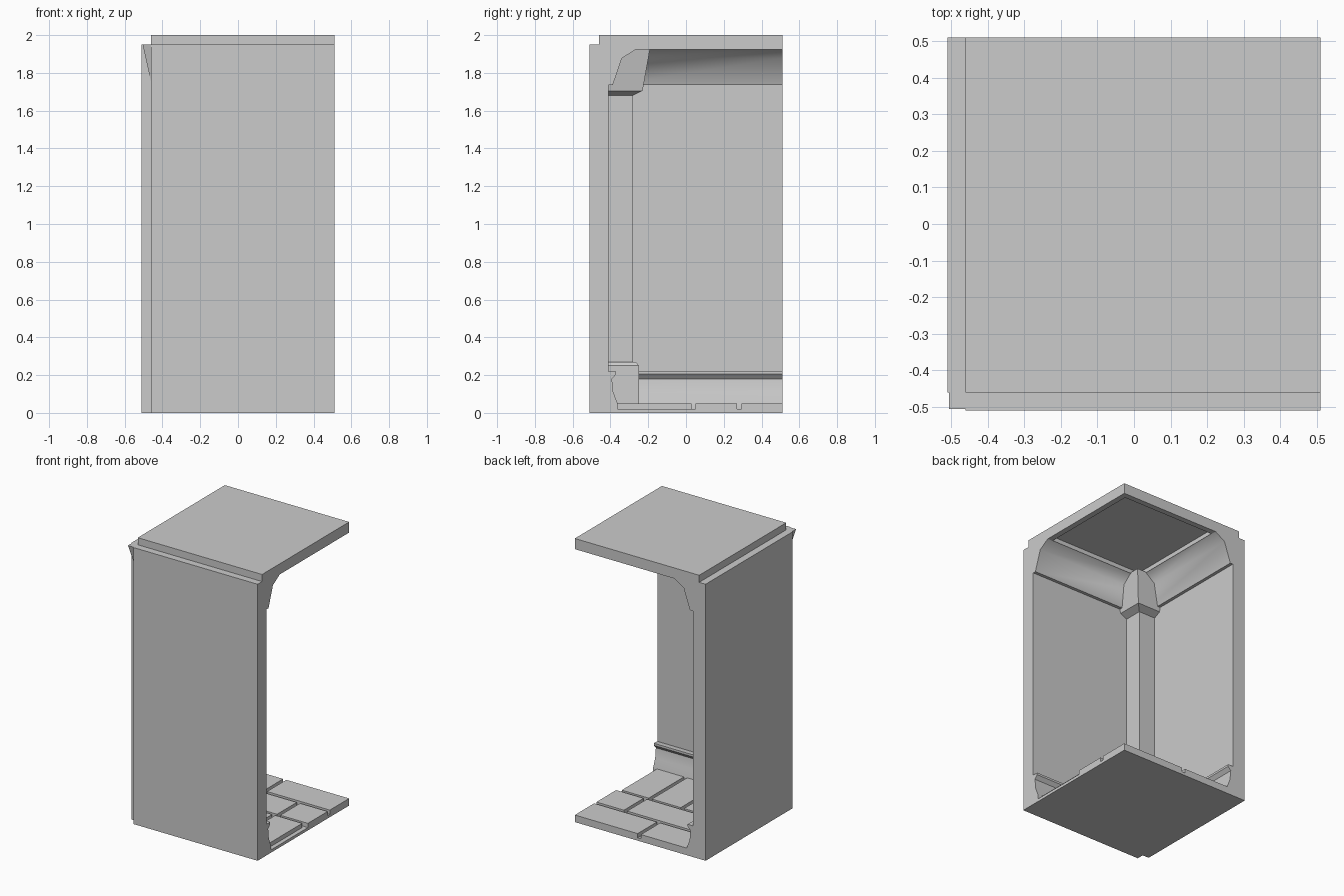
import bpy, bmesh, math

if "Cube" in bpy.data.objects:
    bpy.data.objects.remove(bpy.data.objects["Cube"])

E = 0.51      # outer limit of the tile
W = -0.41     # inner wall face
N = -0.46     # notch line at the outer corner


def make(name, verts, faces, smooth=None):
    mesh = bpy.data.meshes.new(name)
    bm = bmesh.new()
    vs = [bm.verts.new(v) for v in verts]
    for f in faces:
        bm.faces.new([vs[i] for i in f])
    bmesh.ops.recalc_face_normals(bm, faces=bm.faces)
    bm.to_mesh(mesh)
    bm.free()
    ob = bpy.data.objects.new(name, mesh)
    bpy.context.collection.objects.link(ob)
    if smooth:
        bpy.ops.object.select_all(action='DESELECT')
        ob.select_set(True)
        bpy.context.view_layer.objects.active = ob
        bpy.ops.object.shade_smooth_by_angle(angle=math.radians(smooth))
    return ob


def rings(name, loops, smooth=None):
    """Loft equal closed loops and cap both ends."""
    n = len(loops[0])
    verts = [p for loop in loops for p in loop]
    faces = [list(range(n)), list(range(len(verts) - n, len(verts)))]
    for k in range(len(loops) - 1):
        for i in range(n):
            j = (i + 1) % n
            faces.append([k*n + i, k*n + j, (k+1)*n + j, (k+1)*n + i])
    return make(name, verts, faces, smooth)


def box(name, x0, x1, y0, y1, z0, z1):
    sq = [(x0, y0), (x1, y0), (x1, y1), (x0, y1)]
    return rings(name, [[(x, y, z) for x, y in sq] for z in (z0, z1)])


def corner_stack(name, levels):
    """Square column growing from the room corner; levels are (inner edge, z)."""
    a = -0.44
    return rings(name, [[(a, a, z), (d, a, z), (d, d, z), (a, d, z)] for d, z in levels])


def mitred(name, profile, smooth):
    """Sweep a (distance, z) profile along both walls with a mitred corner."""
    return rings(name, [[(E, d, z) for d, z in profile],
                        [(d, d, z) for d, z in profile],
                        [(d, E, z) for d, z in profile]], smooth)


# Walls
box("front_wall", N, E, -E, W, 0, 1.95)
box("left_wall", -E, W, N, E, 0, 1.95)

# Small wedge filling the top of the notched outer corner
a = -0.505
make("corner_wedge", [(N, N, 1.95), (a, N, 1.95), (a, a, 1.95), (N, a, 1.95), (N, N, 1.75)],
     [(0, 1, 2, 3), (0, 1, 4), (1, 2, 4), (2, 3, 4), (3, 0, 4)])

# Ceiling slab with a shallow recessed panel underneath
roof = box("ceiling_slab", N, E, N, E, 1.925, 2.0)
bm = bmesh.new()
bm.from_mesh(roof.data)
under = min(bm.faces, key=lambda f: f.calc_center_median().z)
bmesh.ops.inset_region(bm, faces=[under], thickness=0.04)
for v in under.verts:
    v.co.x = -0.26 if v.co.x < 0 else 0.47
    v.co.y = -0.26 if v.co.y < 0 else 0.47
panel = bmesh.ops.extrude_discrete_faces(bm, faces=[under])["faces"][0]
for v in panel.verts:
    v.co.z = 1.955
bm.to_mesh(roof.data)
bm.free()

# Coved cornice and skirting board
mitred("cornice", [(-0.43, 1.735), (-0.388, 1.735), (-0.339, 1.878),
                   (-0.26, 1.927), (-0.26, 1.935), (-0.43, 1.935)], 45)
mitred("skirting_board", [(-0.43, 0.21), (-0.405, 0.22), (-0.37, 0.22), (-0.37, 0.205),
                          (-0.392, 0.18), (-0.385, 0.11), (-0.362, 0.05),
                          (-0.362, 0.01), (-0.43, 0.01)], 30)

# Corner pillar
corner_stack("pillar_shaft", [(-0.28, 0.2), (-0.28, 1.7)])
corner_stack("pillar_base", [(-0.25, 0.01), (-0.25, 0.25), (-0.265, 0.27)])
corner_stack("pillar_capital", [(-0.28, 1.68), (-0.23, 1.705), (-0.19, 1.93)])

# Floor slab and raised planks
box("floor_slab", N, E, N, E, 0, 0.02)
planks = [
    (W, -0.005, 0.295, E), (0.02, E, 0.295, E),
    (W, 0.27, 0.05, 0.27), (0.295, E, 0.05, 0.27),
    (0.27, 0.48, W, 0.03), (0.02, 0.245, W, 0.03),
    (W, -0.005, -0.19, 0.03), (W, -0.005, W, -0.215),
]
for i, (x0, x1, y0, y1) in enumerate(planks):
    box(f"floor_plank_{i + 1}", x0, x1, y0, y1, 0.015, 0.05)
